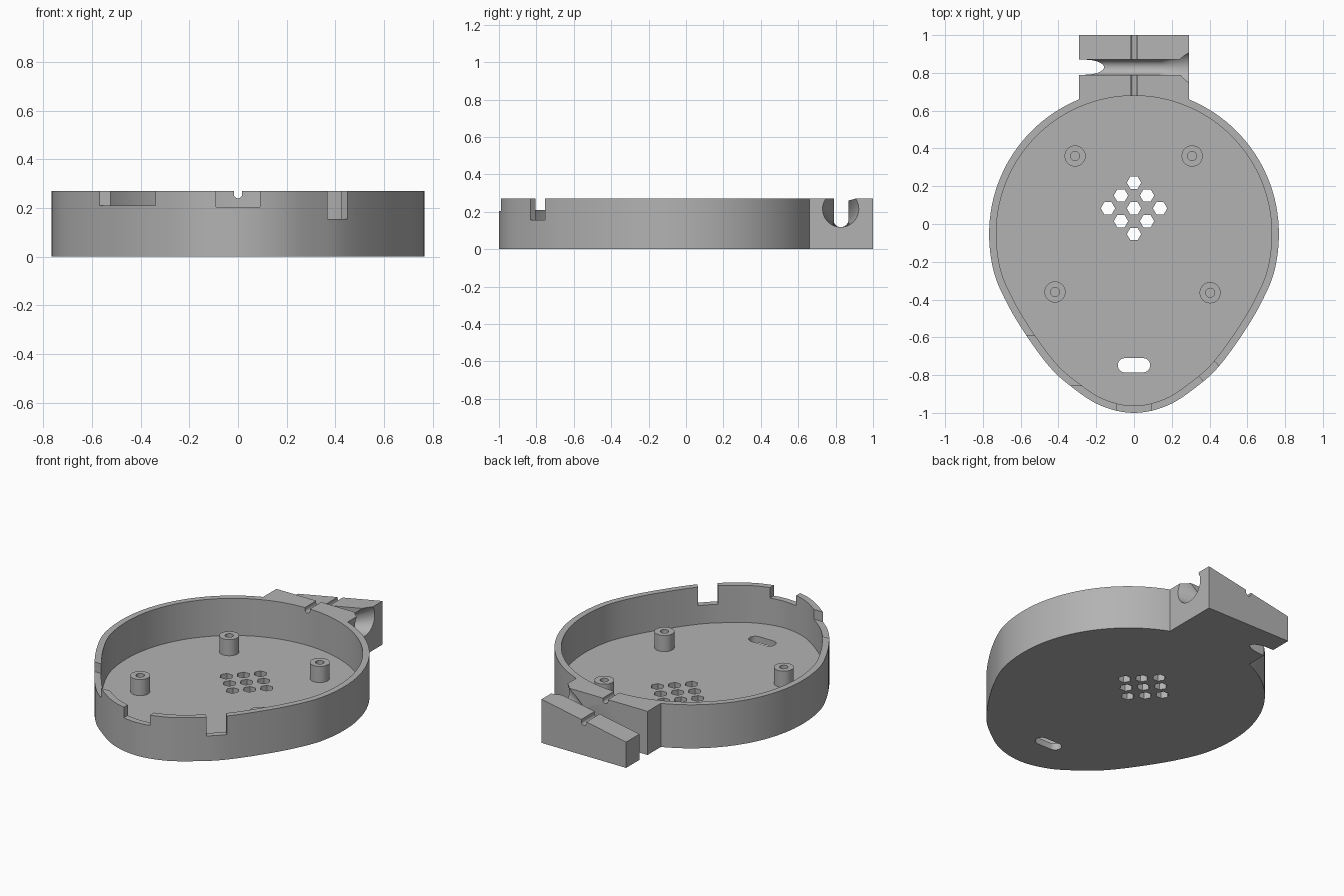
import bpy, bmesh
from math import sin, cos, pi
from mathutils import Vector

if "Cube" in bpy.data.objects:
    bpy.data.objects.remove(bpy.data.objects["Cube"], do_unlink=True)

HEIGHT, FLOOR, WALL = 0.27, 0.04, 0.038
ABOVE, BELOW = 0.5, -0.2

grey = bpy.data.materials.new("matte grey")
grey.use_nodes = True
grey.diffuse_color = (0.45, 0.45, 0.45, 1)
grey.node_tree.nodes["Principled BSDF"].inputs["Base Color"].default_value = (0.45, 0.45, 0.45, 1)


def loft(name, rings):
    """Closed solid through rings of points, capped at both ends."""
    bm = bmesh.new()
    loops = [[bm.verts.new(p) for p in ring] for ring in rings]
    n = len(loops[0])
    for a, b in zip(loops, loops[1:]):
        for i in range(n):
            j = (i + 1) % n
            bm.faces.new((a[i], a[j], b[j], b[i]))
    bm.faces.new(loops[0])
    bm.faces.new(loops[-1])
    bmesh.ops.recalc_face_normals(bm, faces=bm.faces)
    mesh = bpy.data.meshes.new(name)
    bm.to_mesh(mesh)
    bm.free()
    mesh.materials.append(grey)
    ob = bpy.data.objects.new(name, mesh)
    bpy.context.collection.objects.link(ob)
    return ob


def prism(name, outline, low, high):
    return loft(name, [[(p[0], p[1], z) for p in outline] for z in (low, high)])


def rectangle(x0, x1, y0, y1):
    return [(x0, y0), (x1, y0), (x1, y1), (x0, y1)]


def disc(x, y, r, sides):
    return [(x + r * cos(2 * pi * i / sides), y + r * sin(2 * pi * i / sides)) for i in range(sides)]


def combine(target, tool, operation="DIFFERENCE"):
    """Apply a boolean and discard the tool."""
    mod = target.modifiers.new("combine", "BOOLEAN")
    mod.operation, mod.object, mod.solver = operation, tool, "EXACT"
    bpy.context.view_layer.update()
    graph = bpy.context.evaluated_depsgraph_get()
    mesh = bpy.data.meshes.new_from_object(target.evaluated_get(graph))
    target.modifiers.clear()
    target.data = mesh
    bpy.data.objects.remove(tool, do_unlink=True)


def spline(points, steps):
    """Smooth curve through the inner points of a list."""
    out = []
    for a, b, c, d in zip(points, points[1:], points[2:], points[3:]):
        for k in range(steps):
            t = k / steps
            out.append(0.5 * (2 * b + (c - a) * t + (2 * a - 5 * b + 4 * c - d) * t * t
                              + (3 * b - a - 3 * c + d) * t ** 3))
    return out


# Egg outline: round at the back, tapering to the front
RADIUS, CENTRE_Y = 0.767, -0.05
arc = [Vector((RADIUS * sin(pi * i / 64), CENTRE_Y + RADIUS * cos(pi * i / 64))) for i in range(32)]
taper = [Vector(p) for p in ((0.74, 0.15), (0.767, -0.05), (0.743, -0.25), (0.672, -0.42), (0.57, -0.59),
                             (0.45, -0.753), (0.34, -0.855), (0.18, -0.96), (0, -1), (-0.18, -0.96))]
half = arc + spline(taper, 6) + [Vector((0, -1))]
outer = half + [Vector((-p.x, p.y)) for p in reversed(half[1:-1])]
inner = []
for i, p in enumerate(outer):
    along = (outer[(i + 1) % len(outer)] - outer[i - 1]).normalized()
    inner.append(p + Vector((along.y, -along.x)) * WALL)

# Tray with the lug block at the back
tray = prism("tray", outer, 0, HEIGHT)
combine(tray, prism("lug_block", rectangle(-0.29, 0.29, 0.5, 1), 0, HEIGHT), "UNION")
combine(tray, prism("cavity", inner, FLOOR, ABOVE))

# Rear part of the lug slopes down to one side
slope = [(-0.4, 0.139), (0.3, 0.272), (0.3, ABOVE), (-0.4, ABOVE)]
combine(tray, loft("slope_cutter", [[(x, y, z) for x, z in slope] for y in (0.83, 1.1)]))

# Slanted cord channel, open at the top, with a flared mouth
CORD_Y, CORD_R = 0.83, 0.04


def cord_z(x):
    return 0.215 + 0.39 * (x - 0.29)


def channel_ring(x):
    ring = [(x, CORD_Y + CORD_R * cos(pi * i / 16), cord_z(x) - CORD_R * sin(pi * i / 16)) for i in range(17)]
    return ring + [(x, CORD_Y - CORD_R, ABOVE), (x, CORD_Y + CORD_R, ABOVE)]


combine(tray, loft("channel_cutter", [channel_ring(-0.45), channel_ring(0.4)]))
mouth = [[(x, y, z) for y, z in disc(CORD_Y - 0.003, cord_z(x), r, 40)]
         for x, r in ((0.135, 0.037), (0.29, 0.097), (0.33, 0.113))]
combine(tray, loft("mouth_cutter", mouth))

# Fine groove along the centre of the lug and through the rear wall
for y0, y1, z in ((0.55, 0.83, 0.257), (0.83, 1.1, 0.202)):
    r = 0.017
    groove = [(r * cos(pi * i / 10), z - r * sin(pi * i / 10)) for i in range(11)]
    groove += [(-r, ABOVE), (r, ABOVE)]
    combine(tray, loft("groove_cutter", [[(x, y, h) for x, h in groove] for y in (y0, y1)]))

# Notches in the rim
combine(tray, prism("front_notch", rectangle(-0.09, 0.09, -1.1, -0.85), 0.205, ABOVE))
combine(tray, prism("right_notch", rectangle(-0.8, -0.24, -0.855, -0.59), 0.21, ABOVE))
middle, out = Vector((0.408, -0.791)), Vector((0.675, -0.737))
side = Vector((0.737, 0.675)) * 0.057
corners = [middle + out * a + side * b for a, b in ((-0.15, -1), (0.15, -1), (0.15, 1), (-0.15, 1))]
combine(tray, prism("left_notch", corners, 0.155, ABOVE))

# Diamond of hexagonal sound holes
for i in (-1, 0, 1):
    for j in (-1, 0, 1):
        hexagon = disc((i - j) * 0.069, 0.083 + (i + j) * 0.068, 0.038, 6)
        combine(tray, prism("sound_hole", hexagon, BELOW, 0.1))

# Rounded slot near the front
slot = [(sign * (0.048 + 0.038 * cos(a)), -0.748 + sign * 0.038 * sin(a))
        for sign in (1, -1) for a in [pi * (k / 12 - 0.5) for k in range(13)]]
combine(tray, prism("slot_cutter", slot, BELOW, 0.1))

# Screw posts
posts = []
for name, x, y in (("rear_right_post", -0.312, 0.36), ("rear_left_post", 0.308, 0.36),
                   ("front_right_post", -0.418, -0.36), ("front_left_post", 0.403, -0.364)):
    post = prism(name, disc(x, y, 0.056, 40), FLOOR - 0.01, 0.14)
    combine(post, prism("screw_hole", disc(x, y, 0.024, 24), FLOOR + 0.005, ABOVE))
    posts.append(post)

# Smooth curved walls, keep edges crisp
bpy.ops.object.select_all(action="DESELECT")
for ob in [tray] + posts:
    ob.select_set(True)
bpy.context.view_layer.objects.active = tray
bpy.ops.object.shade_smooth_by_angle(angle=0.5)
